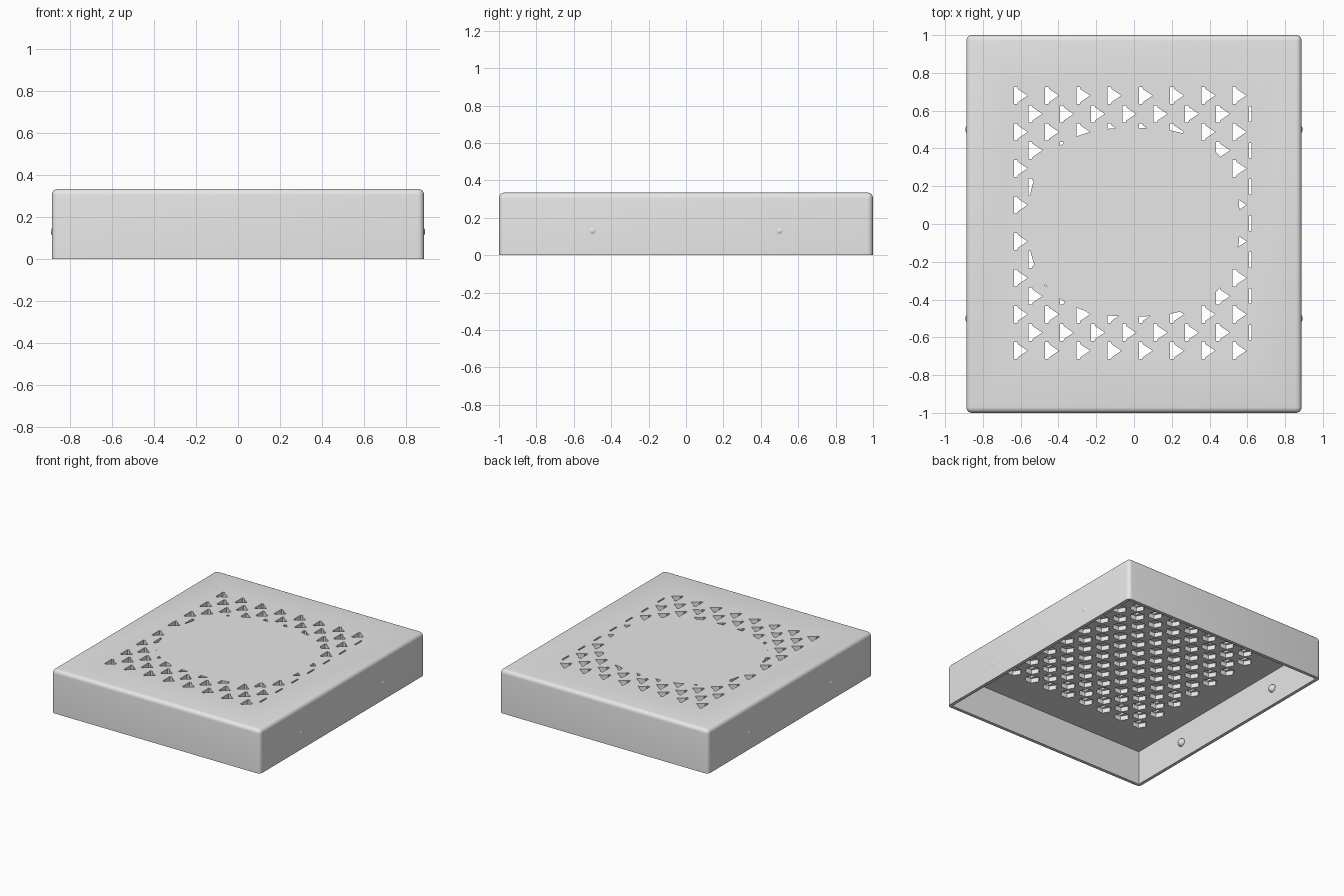
import bpy, bmesh, math

if "Cube" in bpy.data.objects:
    bpy.data.objects.remove(bpy.data.objects["Cube"], do_unlink=True)

HX, HY, H = 0.8875, 1.0, 0.335      # outer half sizes and height
WALL, CEILING = 0.025, 0.265        # wall thickness, underside of the top

grey = bpy.data.materials.new("light_grey")
grey.use_nodes = True
grey.diffuse_color = (0.8, 0.8, 0.8, 1)
grey.node_tree.nodes["Principled BSDF"].inputs["Base Color"].default_value = (0.8, 0.8, 0.8, 1)


def finish(name, bm):
    """Turn a bmesh into a grey object."""
    bmesh.ops.recalc_face_normals(bm, faces=bm.faces)
    mesh = bpy.data.meshes.new(name)
    bm.to_mesh(mesh)
    bm.free()
    mesh.materials.append(grey)
    obj = bpy.data.objects.new(name, mesh)
    bpy.context.scene.collection.objects.link(obj)
    return obj


def add_prism(bm, outline, z0, z1):
    """Extrude a flat outline from z0 up to z1."""
    face = bm.faces.new([bm.verts.new((x, y, z0)) for x, y in outline])
    top = bmesh.ops.extrude_face_region(bm, geom=[face])["geom"]
    verts = [v for v in top if isinstance(v, bmesh.types.BMVert)]
    bmesh.ops.translate(bm, verts=verts, vec=(0, 0, z1 - z0))


def rectangle(x0, x1, y0, y1):
    return [(x0, y0), (x1, y0), (x1, y1), (x0, y1)]


def prisms(name, outlines, z0, z1):
    bm = bmesh.new()
    for outline in outlines:
        add_prism(bm, outline, z0, z1)
    return finish(name, bm)


def activate(obj):
    bpy.ops.object.select_all(action="DESELECT")
    obj.select_set(True)
    bpy.context.view_layer.objects.active = obj


def cut(obj, cutter):
    """Subtract the cutter from the object and discard the cutter."""
    cutter.hide_render = True
    mod = obj.modifiers.new("cut", "BOOLEAN")
    mod.operation = "DIFFERENCE"
    mod.solver = "EXACT"
    mod.object = cutter
    activate(obj)
    bpy.ops.object.modifier_apply(modifier=mod.name)
    bpy.data.objects.remove(cutter, do_unlink=True)


# Cover: block with rounded upright and top edges
bm = bmesh.new()
add_prism(bm, rectangle(-HX, HX, -HY, HY), 0, H)
edges = [e for e in bm.edges if max(v.co.z for v in e.verts) > H / 2]
bmesh.ops.bevel(bm, geom=edges, offset=0.03, segments=5, profile=0.5, affect="EDGES")
cover = finish("cover_shell", bm)

# Open underside
ix, iy = HX - WALL, HY - WALL
cut(cover, prisms("cavity", [rectangle(-ix, ix, -iy, iy)], -0.1, CEILING))

# Staggered grid of hole positions (left edge, row centre)
PX, PY = 0.1655, 0.193
spots = [(-0.636 + PX * i, 0.68 - PY * j) for i in range(8) for j in range(8)]
spots += [(-0.558 + PX * i, 0.583 - PY * j) for i in range(7) for j in range(7)]

# Hexagonal pockets in the underside
R = 0.055
hexagon = [(0.02 + R * math.cos(k * math.pi / 3), R * math.sin(k * math.pi / 3)) for k in range(6)]
cut(cover, prisms("pockets", [[(x + a, y + b) for a, b in hexagon] for x, y in spots], 0.2, 0.3))

# Arrow-shaped openings in the top, kept clear of the closed centre
half = [(0.018, 0.045), (0.022, 0.034), (0.073, 0)]
arrow = [(0, -0.045)] + [(x, -y) for x, y in half] + [(x, y) for x, y in half[1::-1]] + [(0, 0.045)]
holes = prisms("openings", [[(x + a, y + b) for a, b in arrow] for x, y in spots], 0.28, 0.4)


def rounded(angle, power=0.8):
    c, s = math.cos(angle), math.sin(angle)
    return (0.56 * math.copysign(abs(c) ** power, c),
            0.01 + 0.5 * math.copysign(abs(s) ** power, s))


centre = [rounded(2 * math.pi * (k + 0.5) / 64) for k in range(64)]
cut(holes, prisms("closed_centre", [centre], 0.1, 0.5))
cut(cover, holes)

# Narrow slots along the +x edge of the grid
rows = [0.583 - PY * j for j in range(7)]
cut(cover, prisms("slots", [rectangle(0.61, 0.622, y - 0.04, y + 0.04) for y in rows], 0.2, 0.4))

activate(cover)
bpy.ops.object.shade_smooth_by_angle(angle=math.radians(30))

# Locking pegs inside the long walls
for side, sx in (("left", 1), ("right", -1)):
    for end, sy in (("front", -1), ("back", 1)):
        bm = bmesh.new()
        bmesh.ops.create_uvsphere(bm, u_segments=20, v_segments=12, radius=0.03)
        bmesh.ops.translate(bm, verts=bm.verts, vec=(sx * ix, sy * 0.5, 0.13))
        peg = finish(f"{end}_{side}_peg", bm)
        activate(peg)
        bpy.ops.object.shade_smooth_by_angle(angle=math.radians(40))
